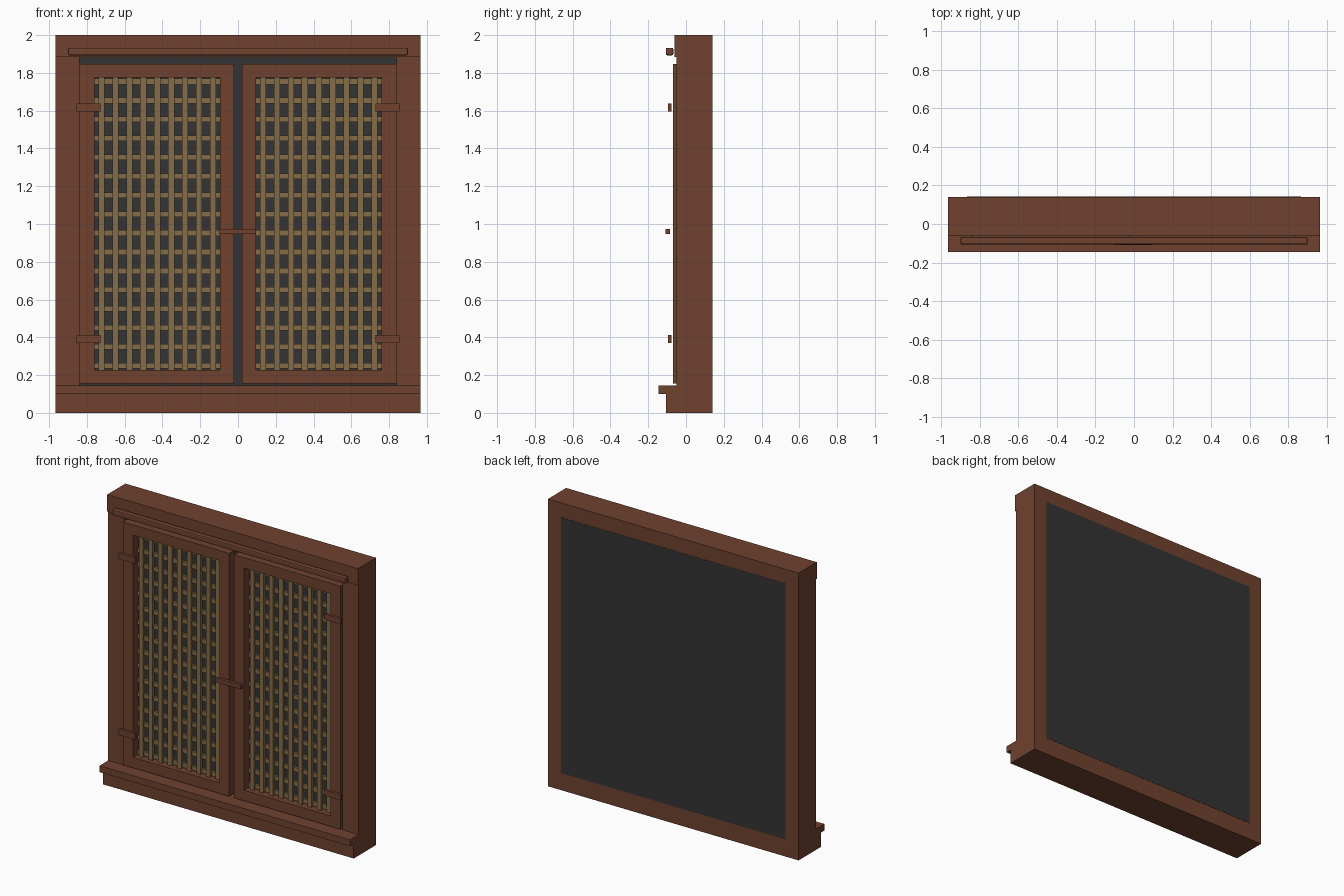
import bpy

if "Cube" in bpy.data.objects:
    bpy.data.objects.remove(bpy.data.objects["Cube"])


def material(name, rgb):
    m = bpy.data.materials.new(name)
    m.diffuse_color = (*rgb, 1.0)
    m.use_nodes = True
    m.node_tree.nodes["Principled BSDF"].inputs["Base Color"].default_value = m.diffuse_color
    return m


WOOD = material("red_brown_wood", (0.162, 0.054, 0.028))
SLAT = material("tan_slat", (0.235, 0.150, 0.064))
DARK = material("dark_backing", (0.034, 0.034, 0.035))


def box(name, x, y, z, mat, bevel=0.0):
    """Box from (min, max) ranges on each axis."""
    (x0, x1), (y0, y1), (z0, z1) = sorted(x), sorted(y), sorted(z)
    verts = [(a, b, c) for a in (x0, x1) for b in (y0, y1) for c in (z0, z1)]
    faces = [(0, 1, 3, 2), (4, 6, 7, 5), (0, 4, 5, 1),
             (2, 3, 7, 6), (0, 2, 6, 4), (1, 5, 7, 3)]
    mesh = bpy.data.meshes.new(name)
    mesh.from_pydata(verts, [], faces)
    mesh.materials.append(mat)
    ob = bpy.data.objects.new(name, mesh)
    bpy.context.collection.objects.link(ob)
    if bevel:
        mod = ob.modifiers.new("bevel", 'BEVEL')
        mod.width = bevel
        mod.segments = 2
    return ob


W, BACK = 0.965, 0.14

# Outer frame
box("top_beam", (-W, W), (-0.06, BACK), (1.883, 2.0), WOOD)
box("bottom_beam", (-W, W), (-0.105, BACK), (0.0, 0.10), WOOD)
box("sill_ledge", (-W, W), (-0.145, BACK), (0.10, 0.145), WOOD)
box("curtain_rail", (-0.90, 0.90), (-0.107, -0.067), (1.893, 1.933), WOOD, 0.008)

# Dark board closing the back
box("back_panel", (-0.865, 0.865), (0.115, 0.1415), (0.12, 1.90), DARK)

for side, s in (("left", -1), ("right", 1)):
    def part(name, x, y, z, mat):
        return box(f"{side}_{name}", (s * x[0], s * x[1]), y, z, mat)

    part("post", (0.84, W), (-0.05, BACK), (0.145, 1.883), WOOD)

    # Door frame
    door_y = (-0.07, -0.01)
    part("outer_stile", (0.76, 0.838), door_y, (0.155, 1.847), WOOD)
    part("inner_stile", (0.02, 0.095), door_y, (0.155, 1.847), WOOD)
    part("bottom_rail", (0.095, 0.76), (-0.068, -0.01), (0.155, 0.228), WOOD)
    part("top_rail", (0.095, 0.76), (-0.068, -0.01), (1.775, 1.847), WOOD)

    # Lattice: upright slats in front, cross slats behind
    for i in range(9):
        x = 0.4275 + (i - 4) * 0.074
        part(f"upright_slat_{i}", (x - 0.016, x + 0.016),
             (-0.035, -0.015), (0.228, 1.775), SLAT)
    for i in range(16):
        z = 0.25 + i * 0.1003
        part(f"cross_slat_{i}", (0.095, 0.76),
             (-0.022, -0.004), (z - 0.015, z + 0.015), SLAT)

    # Hinge straps
    for level, z in (("lower", 0.391), ("upper", 1.616)):
        part(f"{level}_hinge", (0.727, 0.855), (-0.094, -0.077),
             (z - 0.021, z + 0.021), WOOD)

# Latch bar across both doors
box("latch_bar", (-0.10, 0.095), (-0.108, -0.086), (0.946, 0.974), WOOD)
